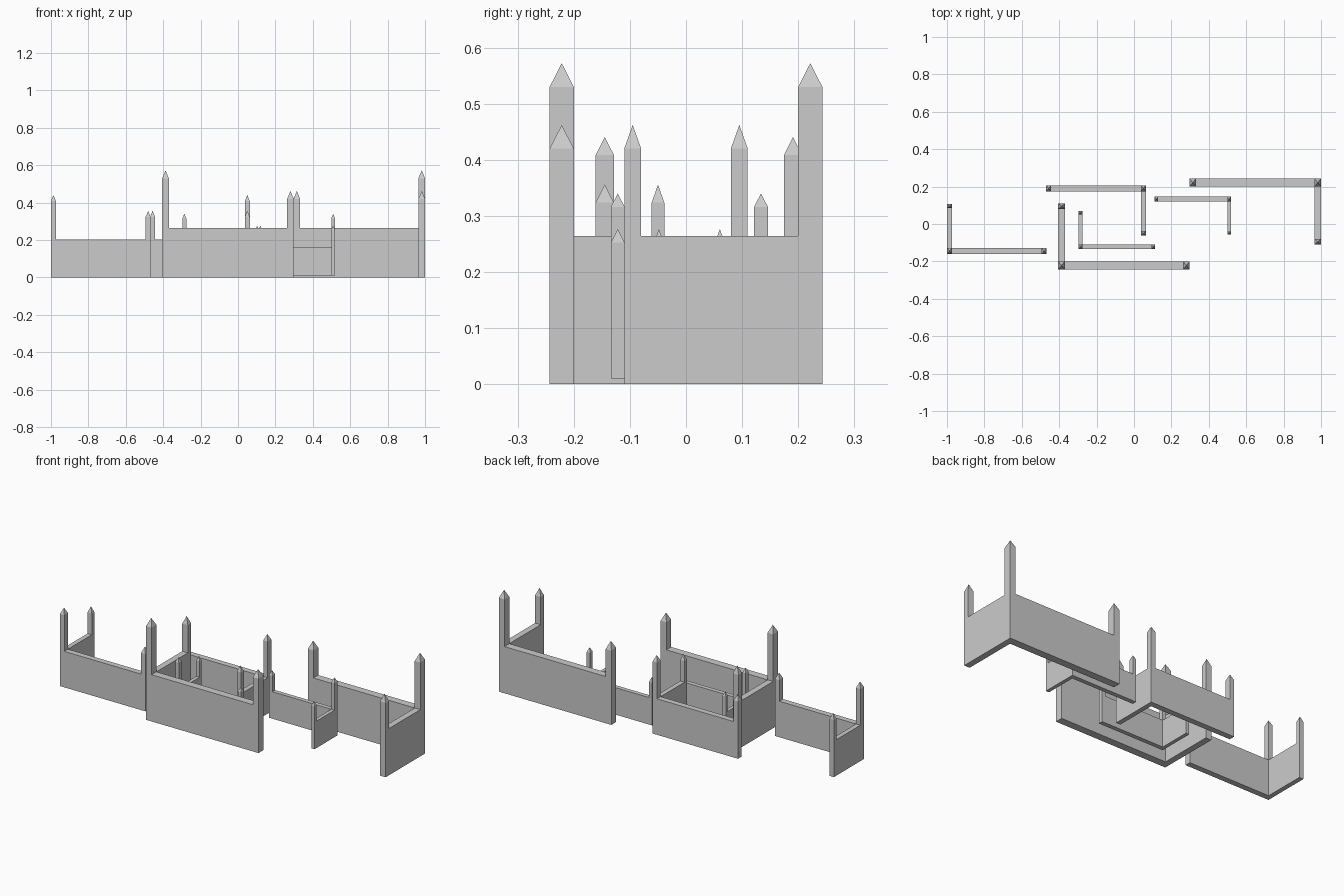
import bpy
import math

if "Cube" in bpy.data.objects:
    bpy.data.objects.remove(bpy.data.objects["Cube"])

# Master L-shaped wall, outer corner at the origin, long leg +x, short leg +y
LONG, SHORT, WALL_H = 0.703, 0.353, 0.264
TX, TY, END = 0.035, 0.043, 0.030   # short-leg thickness, long-leg thickness, end-post depth
TIP = 0.042


def box(x0, x1, y0, y1, z, apex=None):
    """Box standing on z=0, closed by a flat top or a pyramid tip."""
    v = [(x0, y0, 0), (x1, y0, 0), (x1, y1, 0), (x0, y1, 0),
         (x0, y0, z), (x1, y0, z), (x1, y1, z), (x0, y1, z)]
    f = [(3, 2, 1, 0)] + [(i, (i + 1) % 4, (i + 1) % 4 + 4, i + 4) for i in range(4)]
    if apex is None:
        f.append((4, 5, 6, 7))
    else:
        v.append(((x0 + x1) / 2, (y0 + y1) / 2, z + apex))
        f += [(4 + i, 4 + (i + 1) % 4, 8) for i in range(4)]
    return v, f


PARTS = {
    "long_wall": box(TX, LONG - TX, 0, TY, WALL_H),
    "short_wall": box(0, TX, TY, SHORT - END, WALL_H),
    "corner_post": box(0, TX, 0, TY, 0.530, TIP),
    "long_end_post": box(LONG - TX, LONG, 0, TY, 0.420, TIP),
    "short_end_post": box(0, TX, SHORT - END, SHORT, 0.420, TIP),
}
MESHES = {}
for name, (verts, faces) in PARTS.items():
    mesh = bpy.data.meshes.new(name)
    mesh.from_pydata(verts, [], faces)
    MESHES[name] = mesh


def wall(label, corner, scale, turn):
    for name, mesh in MESHES.items():
        ob = bpy.data.objects.new(f"{label}_{name}", mesh)
        ob.location, ob.scale = corner, scale
        ob.rotation_euler.z = turn
        bpy.context.collection.objects.link(ob)


# Three sizes, each a pair facing each other by a half turn
SIZES = [
    ("large", (1.0, 1.0, 1.0), (-0.405, -0.243, 0), (1.0, 0.243, 0)),
    ("medium", (0.758, 0.76, 0.77), (-1.0, -0.161, 0), (0.063, 0.207, 0)),
    ("small", (0.583, 0.575, 0.577), (-0.297, -0.134, 0.01), (0.519, 0.146, 0.01)),
]
for size, scale, front_corner, back_corner in SIZES:
    wall(size + "_front", front_corner, scale, 0)
    wall(size + "_back", back_corner, scale, math.pi)
